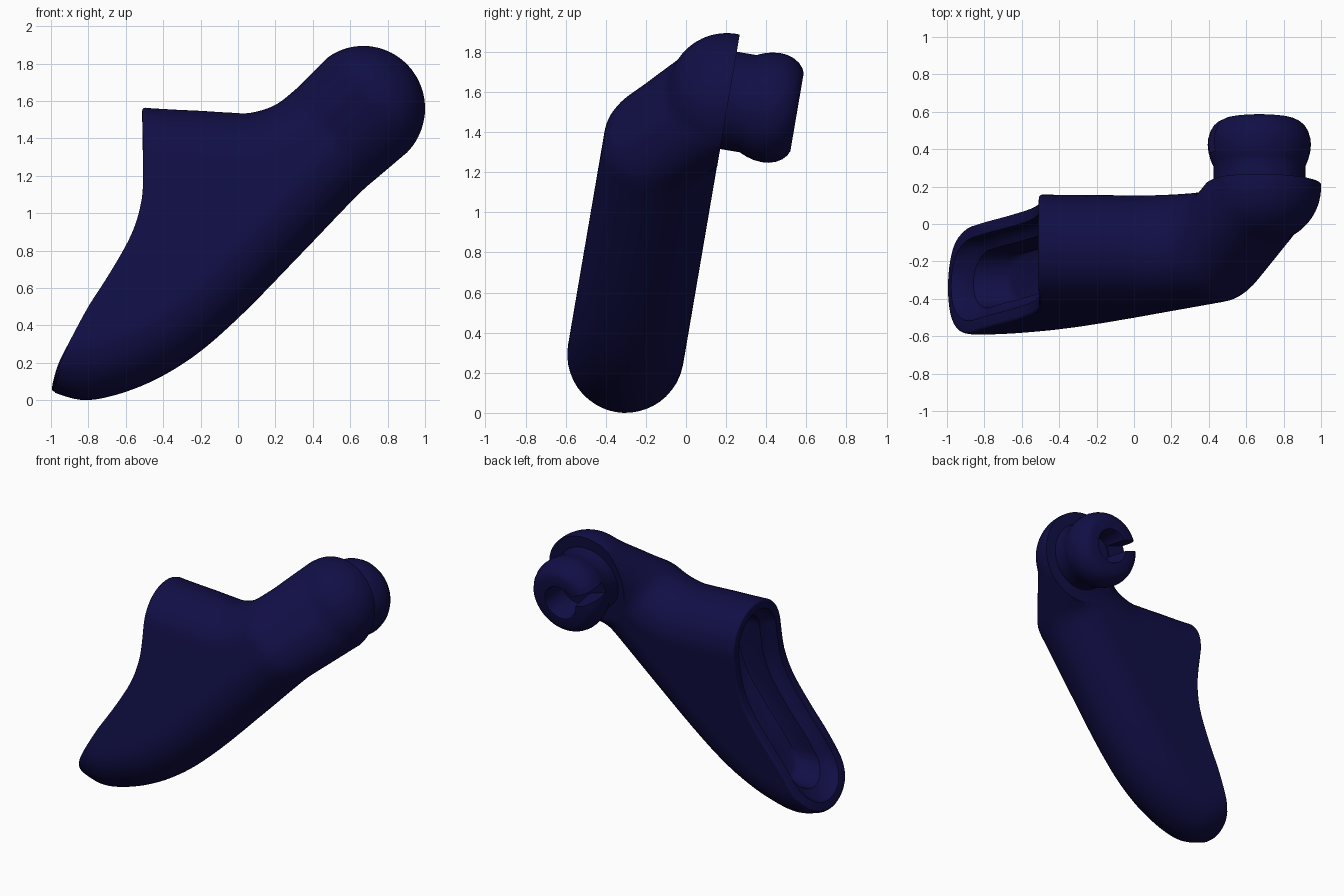
import bpy, bmesh, math
from mathutils import Vector
from mathutils.geometry import intersect_point_line

if "Cube" in bpy.data.objects:
    bpy.data.objects.remove(bpy.data.objects["Cube"])

TILT = math.atan(0.171)               # whole part leans back about x
SN, CS = math.sin(TILT), math.cos(TILT)
R, MID, BACK = 0.291, -0.346, -0.054  # half thickness, mid depth, flat back plane
CX, CW = 0.67, 1.565                  # centre of the round arm end

mat = bpy.data.materials.new("navy")
mat.diffuse_color = (0.0055, 0.0045, 0.06, 1)
mat.use_nodes = True
mat.node_tree.nodes["Principled BSDF"].inputs["Base Color"].default_value = mat.diffuse_color


def loft(name, rings):
    """Skin a list of closed rings; collapsed end rings become caps."""
    bm = bmesh.new()
    vs = [[bm.verts.new(p) for p in r] for r in rings]
    for a, b in zip(vs, vs[1:]):
        for k in range(len(a)):
            m = (k + 1) % len(a)
            bm.faces.new((a[k], a[m], b[m], b[k]))
    bmesh.ops.remove_doubles(bm, verts=bm.verts, dist=1e-5)
    bmesh.ops.recalc_face_normals(bm, faces=bm.faces)
    me = bpy.data.meshes.new(name)
    bm.to_mesh(me)
    bm.free()
    ob = bpy.data.objects.new(name, me)
    ob.rotation_euler.x = -TILT
    bpy.context.collection.objects.link(ob)
    return ob


def cut(ob, cutter):
    mod = ob.modifiers.new("cut", 'BOOLEAN')
    mod.operation, mod.object, mod.solver = 'DIFFERENCE', cutter, 'EXACT'
    bpy.context.view_layer.update()
    bpy.context.view_layer.objects.active = ob
    bpy.ops.object.modifier_apply(modifier=mod.name)
    bpy.data.objects.remove(cutter)


def finish(ob):
    ob.data.materials.clear()
    ob.data.materials.append(mat)
    bpy.ops.object.select_all(action='DESELECT')
    ob.select_set(True)
    bpy.context.view_layer.objects.active = ob
    bpy.ops.object.shade_smooth_by_angle(angle=math.radians(35))


def soft_ramp(s, k):
    return 0 if s < -k else s if s > k else (s + k) ** 2 / (4 * k)


def mid_depth(x, w):
    """Centre depth: constant in the body, ramps back along the arm, then levels."""
    s = (x - CX) * 0.74 + (w - CW) * 0.67 + 0.31
    v = MID + 0.75 * soft_ramp(s, 0.06)
    return v - soft_ramp(v + 0.07, 0.03)


def local(x, z):
    return Vector((x, (z + mid_depth(x, z) * SN) / CS))


def spline(pts, m):
    out = []
    for i in range(len(pts) - 1):
        a, b, c, d = (pts[max(i - 1, 0)], pts[i], pts[i + 1], pts[min(i + 2, len(pts) - 1)])
        for j in range(m):
            t = j / m
            out.append(0.5 * (2 * b + (c - a) * t + (2 * a - 5 * b + 4 * c - d) * t * t
                              + (3 * b - a - 3 * c + d) * t ** 3))
    return out


# Side outline: lower and upper edges run in pairs, then meet round the arm end
M = 6
lower = [(-1, .05), (-.8, .004), (-.52, .078), (-.25, .228), (.01, .45), (.33, .777),
         (.572, 1.03), (.75, 1.195), (.903, 1.327)]
upper = [(-.513, 1.56), (-.35, 1.55), (-.2, 1.543), (-.05, 1.534), (.07, 1.533), (.2, 1.575),
         (.3, 1.65), (.39, 1.74), (.476, 1.827)]
L = spline([local(*p) for p in lower], M)
U = spline([local(*p) for p in upper], M)
for i in range(21):
    for edge, a0 in ((L, -45), (U, 126)):
        a = math.radians(a0 + (43 - a0) * i / 20)
        edge.append(local(.67 + .33 * math.cos(a), 1.56 + .33 * math.sin(a)))

# Left opening profile, x as a function of height
prof = spline([local(*p) for p in [(-1, .05), (-.96, .16), (-.9, .27), (-.8, .455), (-.7, .61), (-.6, .78),
              (-.55, .89), (-.52, 1.0), (-.508, 1.1), (-.508, 1.3), (-.513, 1.56)]], 6)
prof.append(U[0])


def open_x(w):
    for a, b in zip(prof, prof[1:]):
        if w <= b.y:
            return a.x + (b.x - a.x) * max(0, (w - a.y) / (b.y - a.y))
    return prof[-1].x


# Body and arm: rounded by distance from the outline
border = [L[0] + Vector((-.4, .1))] + L + U[::-1] + [U[0] + Vector((-.6, .02))]


def edge_dist(p):
    best = 9
    for a, b in zip(border, border[1:]):
        if (b - a).length < 1e-6:
            continue
        q, t = intersect_point_line(p, a, b)
        q = a + (b - a) * min(max(t, 0), 1)
        best = min(best, (p - Vector((q[0], q[1]))).length)
    return best


N = 40
rings = []
for i, (lo, hi) in enumerate(zip(L, U)):
    fade = max(0, 1 - i / (4 * M))
    front, back = [], []
    for j in range(N + 1):
        q = (1 - math.cos(math.pi * j / N)) / 2
        p = lo.lerp(hi, q)
        if fade:
            p.x += fade * (open_x(L[0].y + (U[0].y - L[0].y) * q) - L[0].x - (U[0].x - L[0].x) * q)
        d = 0 if j in (0, N) else min(max(edge_dist(p), 1e-6), R)
        t, c = math.sqrt(max(0, R * R - (R - d) ** 2)), mid_depth(p.x, p.y)
        front.append((p.x, c - t, p.y))
        back.append((p.x, c + t, p.y))
    rings.append(front + back[-2:0:-1])
rings[-1] = [rings[-1][0]] * (2 * N)   # pole at the arm end

# Softened rim of the opening, closed by a flat-across cap
c_lo, c_hi = L[0].y + R, U[0].y - R
rim, lip = rings.pop(0), []
for a in (90, 60, 30, 0):
    a = math.radians(a)
    f, push = 1 - 0.018 * (1 - math.cos(a)) / R, 0.018 * (1 - math.sin(a))
    ring = []
    for x, v, w in rim:
        base = min(max(w, c_lo), c_hi)
        w2 = base + (w - base) * f
        ring.append((open_x(w2) + push, MID + (v - MID) * f, w2))
    lip.append(ring)
rings = [[(x, MID, w) for x, v, w in lip[0]]] + lip + rings
body = loft("handle_body", rings)

# Flat mounting face on the back of the arm
bm = bmesh.new()
bm.from_mesh(body.data)
bmesh.ops.bisect_plane(bm, geom=bm.verts[:] + bm.edges[:] + bm.faces[:], dist=1e-6,
                       plane_co=(0, BACK, 0), plane_no=(0, 1, 0), clear_outer=True)
bmesh.ops.holes_fill(bm, edges=[e for e in bm.edges if e.is_boundary], sides=0)
bmesh.ops.recalc_face_normals(bm, faces=bm.faces)
print("open edges", sum(not e.is_manifold for e in bm.edges), "volume", bm.calc_volume(signed=True))
bm.to_mesh(body.data)
bm.free()


# Funnelled stadium pocket in the left opening
def stadium(depth, inset):
    r, pts = R - inset, []
    for k in range(25):
        a = math.pi * k / 24
        pts.append((r * math.cos(a), c_hi + r * math.sin(a)))
    side = [c_hi + (c_lo - c_hi) * k / 30 for k in range(1, 30)]
    pts += [(-r, w) for w in side]
    for k in range(25):
        a = math.pi * (1 + k / 24)
        pts.append((r * math.cos(a), c_lo + r * math.sin(a)))
    pts += [(r, w) for w in reversed(side)]
    return [(open_x(w) + depth, MID + v, w) for v, w in pts]


pocket = loft("pocket_cutter", [stadium(*s) for s in (
    (-.03, R), (-.03, .06), (.015, .07), (.05, .085), (.075, .11), (.09, .135),
    (.25, .145), (.27, .155), (.28, .175), (.28, R))])
cut(body, pocket)
finish(body)


# Knob on the mounting face, with a bored socket and a side slot
def lathe(name, profile, n=56):
    return loft(name, [[(CX + r * math.cos(2 * math.pi * k / n), BACK + h,
                         1.572 + r * math.sin(2 * math.pi * k / n)) for k in range(n)]
                       for h, r in profile])


knob = lathe("knob", [(-.03, 0), (-.03, .246), (.03, .246), (.1, .246), (.115, .253), (.14, .263),
                      (.175, .272), (.215, .276), (.25, .273), (.285, .262), (.315, .244),
                      (.335, .222), (.347, .198), (.347, 0)])
cut(knob, lathe("socket_cutter", [(.15, 0), (.15, .12), (.33, .12), (.36, .135), (.36, 0)], 40))
beta = math.radians(180 - 20)
along = Vector((math.cos(beta), 0, math.sin(beta)))
across = Vector((-along.z, 0, along.x)) * 0.04
centre = Vector((CX, BACK, 1.572))
slot_rings = []
for dist, size in ((.05, 0), (.05, 1), (.32, 1), (.32, 0)):
    mid = centre + along * dist + Vector((0, .28, 0))
    slot_rings.append([mid + size * (across * s + Vector((0, .12 * h, 0)))
                       for s, h in ((-1, -1), (1, -1), (1, 1), (-1, 1))])
cut(knob, loft("slot_cutter", slot_rings))
finish(knob)
